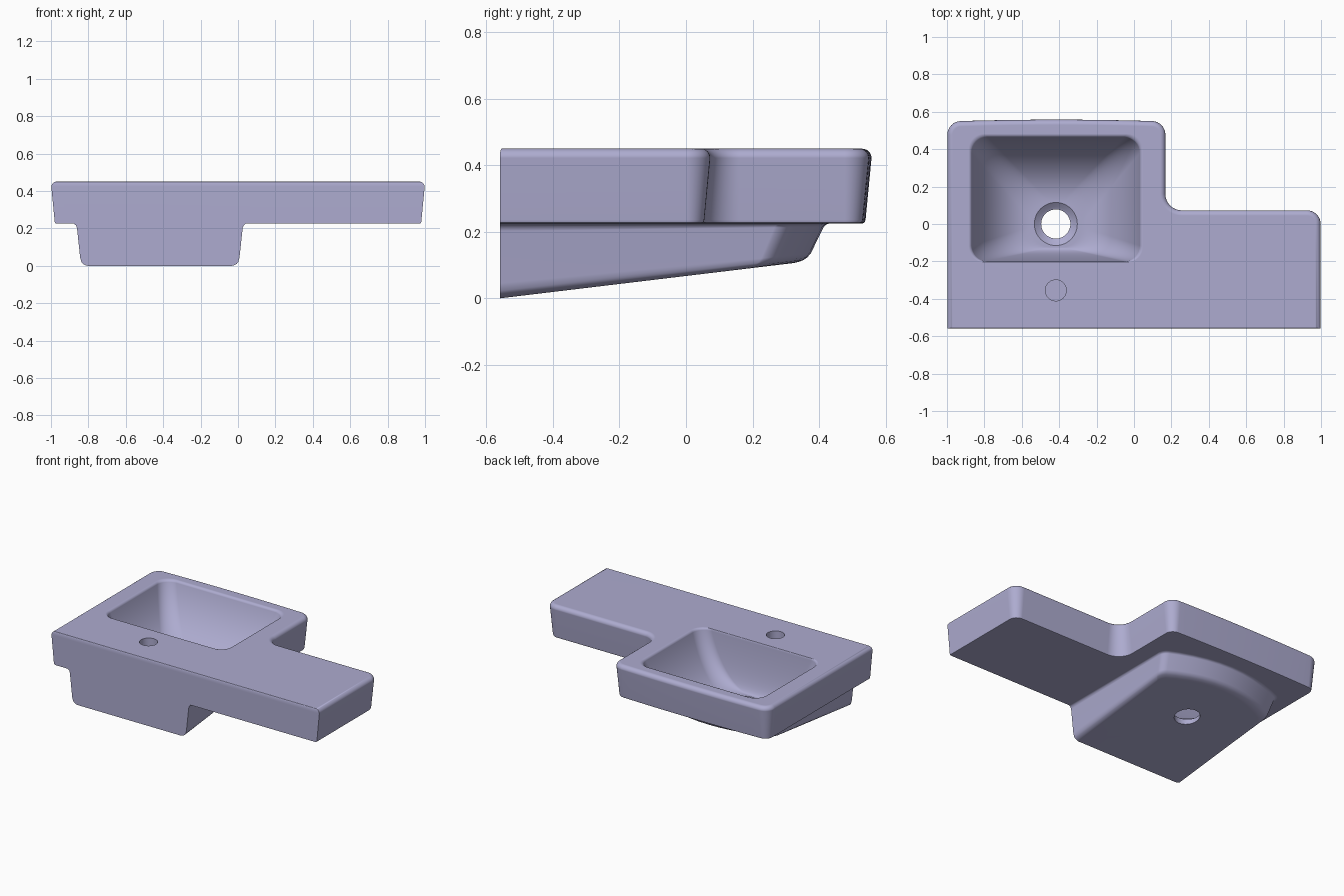
import bpy, bmesh, math
from mathutils import Vector

if "Cube" in bpy.data.objects:
    bpy.data.objects.remove(bpy.data.objects["Cube"])

WALL = -0.56
TOP, UNDER = 0.45, 0.225
CX = -0.418          # centre line of bowl, drain and tap hole

ceramic = bpy.data.materials.new("lavender_ceramic")
ceramic.use_nodes = True
colour = (0.42, 0.41, 0.63, 1)
ceramic.diffuse_color = colour
ceramic.node_tree.nodes["Principled BSDF"].inputs["Base Color"].default_value = colour


def rounded(corners, n=8):
    """Closed outline from (x, y, radius) corners, convex or concave."""
    out = []
    for i, (x, y, r) in enumerate(corners):
        p = Vector((x, y))
        if r == 0:
            out.append(p)
            continue
        u = (Vector(corners[i - 1][:2]) - p).normalized()
        v = (Vector(corners[(i + 1) % len(corners)][:2]) - p).normalized()
        half = u.angle(v) / 2
        reach = r / math.tan(half)
        c = p + (u + v).normalized() * r / math.sin(half)
        a, b = p + u * reach - c, p + v * reach - c
        turn = math.atan2(a.x * b.y - a.y * b.x, a.dot(b))
        for k in range(n + 1):
            w = turn * k / n
            out.append(c + Vector((a.x * math.cos(w) - a.y * math.sin(w),
                                   a.x * math.sin(w) + a.y * math.cos(w))))
    return out


def bowed(xr, xl, y, bulge, r, n=10):
    """Gently arched back edge with a rounded corner at each end."""
    pts = []
    for k in range(n + 1):
        s = k / n
        pts.append((xr + (xl - xr) * s, y + bulge * 4 * s * (1 - s),
                    r if k in (0, n) else 0))
    return pts


def loft(name, rings):
    """Solid skinned over rings of 3D points, with flat caps."""
    bm = bmesh.new()
    loops = [[bm.verts.new(p) for p in ring] for ring in rings]
    for lo, hi in zip(loops, loops[1:]):
        for i in range(len(lo)):
            j = (i + 1) % len(lo)
            bm.faces.new((lo[i], lo[j], hi[j], hi[i]))
    bm.faces.new(loops[0][::-1])
    bm.faces.new(loops[-1])
    bmesh.ops.recalc_face_normals(bm, faces=bm.faces)
    mesh = bpy.data.meshes.new(name)
    bm.to_mesh(mesh)
    bm.free()
    mesh.materials.append(ceramic)
    obj = bpy.data.objects.new(name, mesh)
    bpy.context.collection.objects.link(obj)
    return obj


def flat(outline, z):
    return [(p.x, p.y, z) for p in outline]


def round_hole(name, y, steps):
    """Round cutter from (radius, z) steps."""
    angles = [math.tau * k / 48 for k in range(48)]
    return loft(name, [[(CX + r * math.cos(a), y + r * math.sin(a), z) for a in angles]
                       for r, z in steps])


# Counter slab: L-shaped, tapered downwards, with a soft top edge
def slab_ring(d, z, wall_inset=0.0):
    w = WALL + wall_inset
    back = bowed(0.17 - d, -1 + d, 0.55 - d, 0.01, 0.075 - d)
    return flat(rounded([(-1 + d, w, 0), (1 - d, w, 0), (1 - d, 0.075 - d, 0.075 - d),
                         (0.17 - d, 0.075 - d, 0.085 + d)] + back), z)


rings = [slab_ring(0.03, UNDER), slab_ring(0.023, 0.228), slab_ring(0.02, 0.236)]
edge = 0.028
for k in range(7):
    a = math.pi / 2 * k / 6
    rings.append(slab_ring(0.002 + edge * (1 - math.cos(a)),
                           TOP - edge + edge * math.sin(a),
                           0.006 * (1 - math.cos(a))))
basin = loft("washbasin", rings)


# Bowl housing below: sloping underside, arched back
def housing_ring(t, side, setback):
    xl, xr = CX - 0.445 + side, CX + 0.445 - side
    outline = rounded([(xl, WALL, 0), (xr, WALL, 0)]
                      + bowed(xr, xl, 0.31 - setback, 0.11, 0.06))
    ring = []
    for p in outline:
        base = 0.12 * (p.y - WALL)
        ring.append((p.x, p.y, UNDER + (base - UNDER) * t))
    return ring


profile = [(1, .06, .095), (.985, .046, .08), (.95, .033, .066), (.9, .025, .056),
           (.8, .019, .045), (.1, .002, .006), (.04, -.003, 0), (0, -.014, -.01),
           (-.15, -.02, -.015)]
housing = loft("housing", [housing_ring(*step) for step in profile])


# Hollow bowl: steep at the tap side, long slope at the back
def bowl_ring(f, z):
    xl, xr = -0.866 + 0.31 * f, 0.03 - 0.31 * f
    yl, yr = -0.2 + 0.075 * f, 0.462 - 0.342 * f
    r = 0.085 + 0.025 * f
    return flat(rounded([(xl, yl, r), (xr, yl, r), (xr, yr, r), (xl, yr, r)]), z)


FLOOR, LIP = 0.12, 0.43
rings = []
for k in range(12, -1, -1):
    a = math.pi / 2 * k / 12
    rings.append(bowl_ring(0.5 * (1 - math.cos(a)) + 0.5 * k / 12,
                           LIP - (LIP - FLOOR) * math.sin(a)))
for k in range(1, 6):
    a = math.pi / 2 * k / 5
    rings.append(bowl_ring(-0.06 * (1 - math.cos(a)), LIP + 0.02 * math.sin(a)))
rings.append(bowl_ring(-0.06, TOP + 0.05))
bowl = loft("bowl_cutter", rings)

# Drain with countersink, and blind tap hole
drain = round_hole("drain_cutter", 0, [(.078, -.1), (.078, .095), (.092, .102),
                                       (.115, FLOOR), (.115, .16)])
tap = round_hole("tap_cutter", -0.355, [(.056, .39), (.056, .5)])

# Combine all parts into one solid
bpy.context.view_layer.objects.active = basin
for part, mode in ((housing, 'UNION'), (bowl, 'DIFFERENCE'),
                   (drain, 'DIFFERENCE'), (tap, 'DIFFERENCE')):
    mod = basin.modifiers.new(part.name, 'BOOLEAN')
    mod.operation, mod.object, mod.solver = mode, part, 'EXACT'
    bpy.ops.object.modifier_apply(modifier=mod.name)
    bpy.data.objects.remove(part)

# Smooth shading with crisp edges
bpy.ops.object.select_all(action='DESELECT')
basin.select_set(True)
bpy.ops.object.shade_smooth_by_angle(angle=math.radians(35))
normals = basin.modifiers.new("even_normals", 'WEIGHTED_NORMAL')
normals.keep_sharp = True
